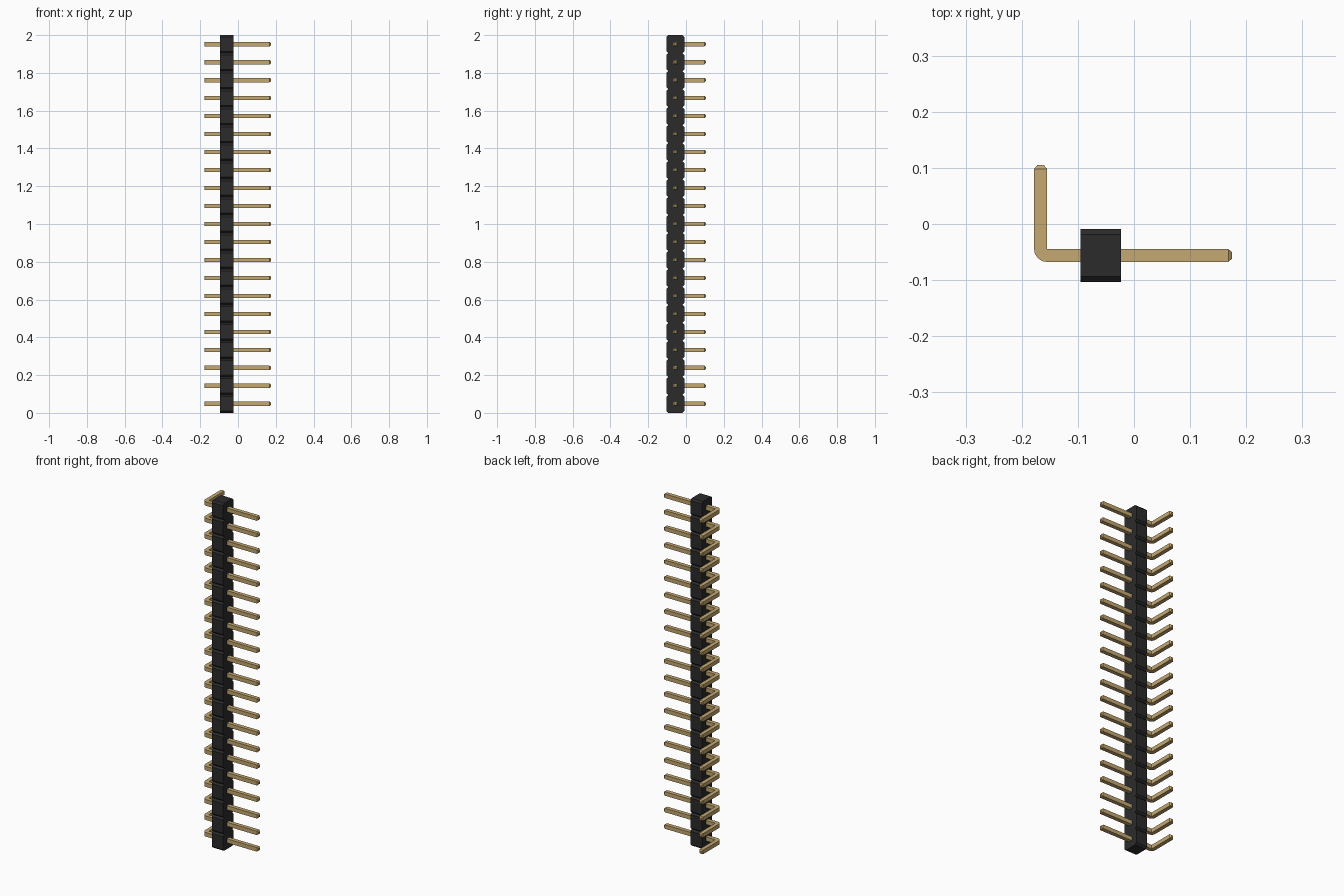
import bpy, bmesh, math
from mathutils import Vector

cube = bpy.data.objects.get("Cube")
if cube:
    bpy.data.objects.remove(cube, do_unlink=True)

COUNT = 21
PITCH = 2 / COUNT
X0, X1 = -0.095, -0.023        # housing thickness
YC, HALF = -0.056, 0.047       # housing centre and half width
CHAMFER = 0.0095
R = 0.0115                     # half the pin thickness


def material(name, color):
    m = bpy.data.materials.new(name)
    m.use_nodes = True
    m.diffuse_color = color
    m.node_tree.nodes["Principled BSDF"].inputs["Base Color"].default_value = color
    return m


def extrude(bm, points, depth):
    """Close a planar outline and extrude it into a solid."""
    face = bm.faces.new([bm.verts.new(p) for p in points])
    new = bmesh.ops.extrude_face_region(bm, geom=[face], use_keep_orig=True)["geom"]
    bmesh.ops.translate(bm, vec=depth, verts=[v for v in new if isinstance(v, bmesh.types.BMVert)])
    bmesh.ops.recalc_face_normals(bm, faces=bm.faces)


def finish(bm, name, mat):
    bmesh.ops.recalc_face_normals(bm, faces=bm.faces)
    mesh = bpy.data.meshes.new(name)
    bm.to_mesh(mesh)
    bm.free()
    mesh.materials.append(mat)
    obj = bpy.data.objects.new(name, mesh)
    bpy.context.collection.objects.link(obj)
    return obj


black = material("black plastic", (0.024, 0.024, 0.024, 1))
gold = material("gold metal", (0.56, 0.395, 0.165, 1))

# Housing: a column of chamfered cells, notched on both edges
edge = []
for i in range(COUNT):
    z = i * PITCH
    edge += [(HALF - CHAMFER, z), (HALF, z + CHAMFER), (HALF, z + PITCH - CHAMFER)]
edge.append((HALF - CHAMFER, 2.0))
outline = [(X0, YC + y, z) for y, z in edge] + [(X0, YC - y, z) for y, z in reversed(edge)]
bm = bmesh.new()
extrude(bm, outline, Vector((X1 - X0, 0, 0)))
finish(bm, "housing", black)

# Right-angle pin: L outline with a rounded outer corner
TIP = 0.007
XL, XR, YB = -0.178, 0.175, 0.105
corner = Vector((XL + 2 * R, YC + R))
bend = [(corner.x - 2 * R * math.cos(a), corner.y - 2 * R * math.sin(a))
        for a in (math.radians(15 * k) for k in range(7))]
profile = [(XL, YB - TIP)] + bend + [(XR - TIP, YC - R), (XR - TIP, YC + R),
                                     tuple(corner), (corner.x, YB - TIP)]
bm = bmesh.new()
z0 = PITCH / 2 - R
extrude(bm, [(x, y, z0) for x, y in profile], Vector((0, 0, 2 * R)))

# Tapered tips on both pin ends
for direction in (Vector((1, 0, 0)), Vector((0, 1, 0))):
    bm.normal_update()
    end = max((f for f in bm.faces if f.normal.dot(direction) > 0.99),
              key=lambda f: f.calc_center_median().dot(direction))
    centre = end.calc_center_median()
    new = bmesh.ops.extrude_face_region(bm, geom=[end])["geom"]
    for v in new:
        if isinstance(v, bmesh.types.BMVert):
            v.co = centre + (v.co - centre) * 0.5 + direction * TIP
    if end.is_valid:
        bm.faces.remove(end)

pins = finish(bm, "pins", gold)
array = pins.modifiers.new("pin row", "ARRAY")
array.count = COUNT
array.use_relative_offset = False
array.use_constant_offset = True
array.constant_offset_displace = (0, 0, PITCH)
